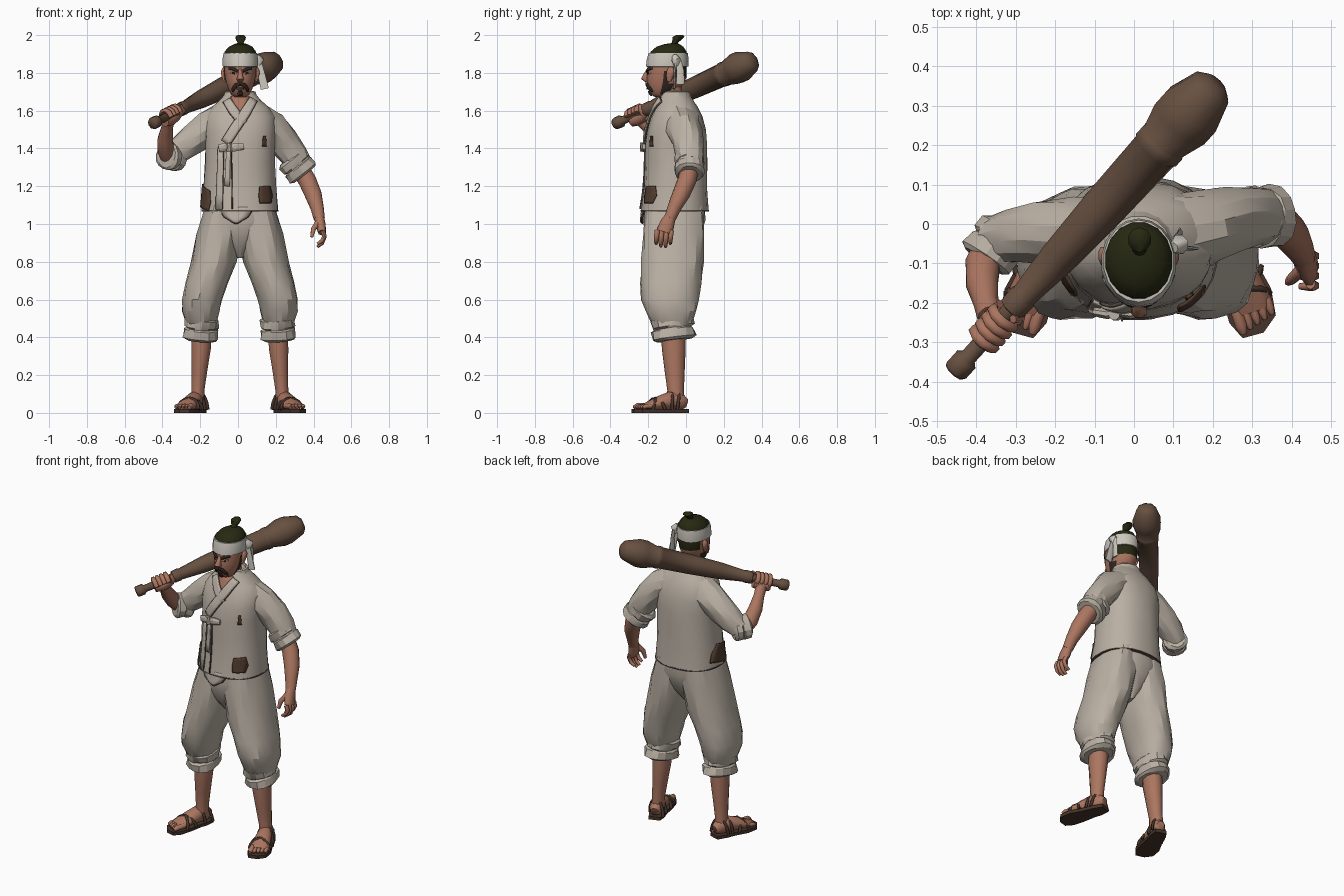
import bpy, bmesh, math
from mathutils import Vector
from mathutils.bvhtree import BVHTree

def material(name, *rgb):
    m = bpy.data.materials.new(name)
    m.diffuse_color = (*rgb, 1)
    return m

CLOTH = material("undyed_cloth", .49, .435, .37)
WHITE = material("headband_cloth", .60, .57, .51)
SKIN = material("skin", .41, .18, .118)
HAIR = material("dark_olive_hair", .020, .022, .006)
BEARD = material("facial_hair", .035, .022, .016)
WOOD = material("club_wood", .135, .08, .052)
PATCH = material("brown_patch", .085, .045, .028)
SANDAL = material("sandal_straw", .06, .034, .024)
SEAM = material("dark_seam", .10, .08, .065)

def build(name, verts, faces, mats, rule=None, angle=28):
    """Mesh object; rule(face centre) picks the material slot."""
    me = bpy.data.meshes.new(name)
    me.from_pydata(verts, [], faces)
    bm = bmesh.new(); bm.from_mesh(me)
    bmesh.ops.recalc_face_normals(bm, faces=bm.faces)
    bm.to_mesh(me); bm.free()
    for m in mats if isinstance(mats, tuple) else (mats,):
        me.materials.append(m)
    for p in me.polygons:
        p.use_smooth = True
        if rule: p.material_index = rule(p.center)
    me.set_sharp_from_angle(angle=math.radians(angle))
    o = bpy.data.objects.new(name, me)
    bpy.context.collection.objects.link(o)
    return o

def tube(name, pts, mat, n=12, flat=False, wob=0, k=5, sq=2, ref=(0, 1, 0), rule=None):
    """Loft of elliptic rings: points are x, y, z, ra[, rb]; flat keeps rings level."""
    P = [Vector(p[:3]) for p in pts]
    verts, faces = [], []
    for i, p in enumerate(pts):
        U, V = Vector((1, 0, 0)), Vector((0, 1, 0))
        if not flat:
            T = (P[min(i + 1, len(P) - 1)] - P[max(i - 1, 0)]).normalized()
            U = Vector(ref).cross(T).normalized()
            V = T.cross(U)
        for j in range(n):
            a = 2 * math.pi * (j + .5) / n
            c, s = math.cos(a), math.sin(a)
            f = 1 + wob * math.sin(k * a + 1.7 * i)
            verts.append(P[i] + U * p[3] * f * math.copysign(abs(c) ** (2 / sq), c)
                         + V * p[-1] * f * math.copysign(abs(s) ** (2 / sq), s))
    for i in range(len(pts) - 1):
        for j in range(n):
            a, b = i * n + j, i * n + (j + 1) % n
            faces.append((a, b, b + n, a + n))
    faces += [tuple(range(n)), tuple(range(len(verts) - n, len(verts)))]
    return build(name, verts, faces, mat, rule, 22 if mat is CLOTH else 62)

def tree_of(o):
    return BVHTree.FromPolygons([v.co for v in o.data.vertices], [p.vertices[:] for p in o.data.polygons])

def band(name, tree, pts, mat, yaw=0, off=.005, m=4, thick=.008, sub=4):
    """Thin strip laid on a surface; points are sideways u, height z, width."""
    d = Vector((math.sin(yaw), -math.cos(yaw), 0))
    side = Vector((math.cos(yaw), math.sin(yaw), 0))
    c = Vector((.01, -.06, 0))
    path = [Vector(a).lerp(Vector(b), t / sub) for a, b in zip(pts, pts[1:]) for t in range(sub)] + [Vector(pts[-1])]
    verts, last = [], .09
    for i, q in enumerate(path):
        t = path[min(i + 1, len(path) - 1)] - path[max(i - 1, 0)]
        t = Vector((t.x, t.y)).normalized()
        for j in range(m + 1):
            w = q.z * (j / m - .5)
            base = c + side * (q.x - t.y * w) + Vector((0, 0, q.y + t.x * w))
            hit = tree.ray_cast(base + d, -d)[0]
            if hit: last = (hit - base).dot(d)
            verts.append(base + d * (last + off))
    r = m + 1
    faces = [(i * r + j, i * r + j + 1, i * r + j + 1 + r, i * r + j + r)
             for i in range(len(path) - 1) for j in range(m)]
    o = build(name, verts, faces, mat)
    s = o.modifiers.new("thickness", 'SOLIDIFY'); s.thickness = thick; s.offset = 0
    return o

def cuff(name, a, b, r, mat=CLOTH, wob=.05):
    """Rolled-up cloth cuff between two points."""
    prof = [(0, .8), (.12, 1.02), (.42, 1), (.5, .9), (.56, 1), (.9, 1.04), (1, .85)]
    A, B = Vector(a), Vector(b)
    tube(name, [(*A.lerp(B, t), r[0] * f, r[1] * f) for t, f in prof], mat, 14, wob=wob, k=3)

# jacket body and its details
jacket = tube("jacket", [(.01, -.06, 1.07, .203, .18), (.01, -.055, 1.2, .192, .168), (.01, -.052, 1.32, .186, .165),
    (.012, -.052, 1.42, .186, .163), (.012, -.05, 1.5, .192, .156), (.012, -.048, 1.57, .185, .136),
    (.012, -.05, 1.62, .15, .112), (.012, -.055, 1.66, .105, .09), (.012, -.06, 1.695, .075, .07)],
    CLOTH, 24, True, .012, 6, 2.3)
tube("jacket_hem", [(.01, -.06, z, .205, .182) for z in (1.066, 1.073)], SEAM, 24, True, sq=2.3)
tube("collar_back", [(.012, -.052, 1.65, .1, .09), (.012, -.055, 1.70, .082, .076), (.012, -.055, 1.705, .07, .065),
    (.012, -.055, 1.68, .06, .055)], CLOTH, 16, True)
jt = tree_of(jacket)
band("chest_skin", jt, [(.002, 1.675, .1), (.0, 1.57, .015)], SKIN, off=.004)
for nm, pts in (("collar_under", [(-.07, 1.655, .04), (-.035, 1.6, .045), (.02, 1.53, .04)]),
                ("collar_over", [(.072, 1.66, .04), (.03, 1.59, .048), (-.03, 1.5, .048), (-.075, 1.43, .045)])):
    band(nm + "_seam", jt, [(u, z, w + .007) for u, z, w in pts], SEAM, off=.006)
    band(nm, jt, pts, CLOTH, off=.011, thick=.012)
band("jacket_opening_line", jt, [(-.045, 1.4, .005), (-.04, 1.08, .005)], SEAM, m=1)
band("ribbon_shadow_edge", jt, [(-.1, 1.4, .031), (-.11, 1.08, .037)], SEAM, off=.004)
band("ribbon_tail", jt, [(-.1, 1.41, .026), (-.11, 1.075, .032)], CLOTH, off=.009)
band("ribbon_tail_short", jt, [(-.06, 1.4, .022), (-.068, 1.2, .028)], CLOTH, off=.009)
for nm, a, b in (("bow_left", -.1, -.035), ("bow_right", -.045, .03)):
    tube(nm, [(a, -.222, 1.4, .022, .012), ((a + b) / 2, -.228, 1.408, .024, .014), (b, -.222, 1.41, .016, .01)], CLOTH, 8)
tube("bow_knot", [(-.05, -.23, 1.43, .014), (-.045, -.23, 1.385, .016)], CLOTH, 8)
band("front_patch", jt, [(.135, 1.11, .06), (.135, 1.15, .07), (.132, 1.2, .055)], PATCH)
band("side_patch", jt, [(.0, 1.09, .2), (.01, 1.14, .19), (.025, 1.195, .13)], PATCH, yaw=-1.45, m=6)
band("small_patch", jt, [(.13, 1.41, .02), (.13, 1.465, .012)], PATCH)

# sleeves and cuffs
tube("sleeve_right", [(-.08, -.035, 1.54, .1), (-.16, -.025, 1.505, .09), (-.235, -.022, 1.45, .08), (-.3, -.028, 1.4, .072),
    (-.355, -.04, 1.355, .06)], CLOTH, 14, wob=.05, k=4)
tube("sleeve_left", [(.1, -.03, 1.535, .105), (.18, -.01, 1.5, .093), (.24, .012, 1.435, .084), (.295, .018, 1.365, .077),
    (.33, .02, 1.3, .07)], CLOTH, 14, wob=.05, k=4)
cuff("cuff_right", (-.32, -.01, 1.35), (-.38, -.095, 1.36), (.072, .07))
cuff("cuff_left", (.278, .015, 1.355), (.352, .02, 1.262), (.085, .077))

# forearms
tube("forearm_right", [(-.365, -.05, 1.34, .04), (-.383, -.1, 1.39, .045), (-.385, -.15, 1.45, .042), (-.375, -.2, 1.51, .032),
    (-.365, -.235, 1.55, .032, .036)], SKIN, 10)
tube("forearm_left", [(.325, .02, 1.3, .05), (.367, .005, 1.23, .05), (.397, -.025, 1.16, .047), (.418, -.06, 1.09, .037),
    (.43, -.085, 1.03, .031)], SKIN, 10)

# relaxed hand
tube("palm_left", [(.428, -.08, 1.045, .028, .03), (.436, -.1, 1.0, .029, .042), (.446, -.115, .955, .022, .045)], SKIN, 8)
for i in range(4):
    y, l = -.152 + .025 * i, (.05, .06, .062, .05)[i]
    tube(f"finger_left_{i + 1}", [(.447, y, .965, .014), (.458, y - .004, .965 - l * .55, .013),
         (.444, y - .006, .965 - l * 1.1, .012), (.42, y - .006, .965 - l * 1.4, .008)], SKIN, 6)
tube("thumb_left", [(.425, -.115, 1.01, .018), (.4, -.14, .975, .015), (.39, -.148, .93, .009)], SKIN, 6)

# club on the shoulder, drawn as a profile along its axis
A = Vector((-.455, -.375, 1.53))
D = Vector((.655, .725, .33)).normalized()
prof = [(0, .028), (.008, .033), (.045, .033), (.055, .022), (.2, .023), (.225, .024), (.23, .036), (.27, .038),
        (.275, .034), (.42, .049), (.6, .058), (.8, .063), (.805, .067), (.83, .067), (.835, .064), (.9, .083),
        (.945, .083), (1.025, .058), (1.045, .03)]
tube("club", [(*(A + D * s), r) for s, r in prof], WOOD, 9, ref=(0, 0, 1))

# gripping hand: palm block plus fingers wrapped round the handle
side = D.cross(Vector((0, 0, 1))).normalized()
up = side.cross(D)
C = A + D * .16
tube("palm_right", [(*(C - D * .05 - up * .022 - side * .012), .03), (*(C - up * .026 - side * .014), .036),
    (*(C + D * .05 - up * .022 - side * .012), .03)], SKIN, 8, ref=(0, 0, 1))
for i in range(4):
    base = C + D * (.025 * i - .04)
    tube(f"finger_right_{i + 1}", [(*(base + side * math.cos(a) * .034 + up * math.sin(a) * .034), .0145)
         for a in [math.radians(250 - 42 * t) for t in range(7)]], SKIN, 6, ref=D)
tube("thumb_right", [(*(C + D * .05 - up * .03), .016), (*(C + D * .066 + side * .03), .015),
    (*(C + D * .06 + up * .03 + side * .02), .011)], SKIN, 6)

# trousers
pelvis = tube("trouser_waist", [(.01, -.06, 1.12, .18, .16), (.01, -.063, 1.02, .195, .168), (.01, -.067, .95, .17, .15),
    (.01, -.07, .88, .07, .12), (.01, -.07, .82, .015, .07)], CLOTH, 20, True, sq=2.2)
pt = tree_of(pelvis)
band("jacket_tail_seam", pt, [(-.02, 1.09, .2), (-.02, 1.035, .13), (-.02, 1.0, .012)], SEAM, off=.006)
band("jacket_tail", pt, [(-.02, 1.09, .19), (-.02, 1.04, .12), (-.02, 1.006, .01)], CLOTH, off=.011)
for s, nm in ((-1, "right"), (1, "left")):
    X = lambda x: .01 + s * x
    tube("trouser_leg_" + nm, [(X(.09), -.06, 1.1, .09, .155), (X(.11), -.065, .95, .118, .165), (X(.138), -.072, .8, .12, .164),
        (X(.175), -.08, .69, .115, .16), (X(.2), -.085, .6, .104, .153), (X(.207), -.08, .54, .098, .135),
        (X(.204), -.075, .47, .08, .105), (X(.204), -.07, .45, .07, .09)], CLOTH, 20, True, .035, 6, 2.2)
    cuff("trouser_cuff_" + nm, (X(.198), -.078, .51), (X(.207), -.062, .385), (.09, .112), wob=.07)
    # lower leg
    tube("shin_" + nm, [(X(.2), -.068, .46, .055, .064), (X(.205), -.065, .34, .054, .063), (X(.214), -.06, .22, .043, .053),
        (X(.222), -.055, .12, .036, .044), (X(.225), -.055, .06, .038, .047)], SKIN, 10, True)
    # foot frame: v runs heel to toe, u across (outwards)
    ang = .32
    def F(u, v, z):
        return (X(.21 + v * math.sin(ang) + u * math.cos(ang)), .005 - v * math.cos(ang) + u * math.sin(ang), z)
    tube("foot_" + nm, [(*F(0, .005, .05), .024, .027), (*F(0, .03, .058), .038, .043), (*F(0, .09, .066), .042, .05),
        (*F(.003, .15, .054), .05, .038), (*F(.006, .21, .04), .056, .024), (*F(.006, .24, .034), .05, .015)],
        SKIN, 10, ref=(0, 0, 1))
    for i in range(5):
        u = .05 - .021 * i
        r = .017 if i == 4 else .012
        tube(f"toe_{nm}_{i + 1}", [(*F(u, .215, .036), r), (*F(u, .245 + .005 * i, .036), r),
             (*F(u, .262 + .006 * i, .029), r * .6)], SKIN, 6, ref=(0, 0, 1))
    # sandal sole and straps
    out = [(-.034, .0), (.034, .0), (.048, .06), (.053, .12), (.068, .2), (.058, .268), (.015, .3), (-.04, .297),
           (-.06, .25), (-.057, .18), (-.046, .1), (-.046, .05)]
    n = len(out)
    build("sandal_sole_" + nm, [F(u, v, z) for z in (0, .02) for u, v in out],
          [tuple(range(n)), tuple(range(n, 2 * n))] + [(i, (i + 1) % n, (i + 1) % n + n, i + n) for i in range(n)], SANDAL)
    for i, (v0, v1, h, w) in enumerate(((.21, .14, .077, .06), (.14, .21, .077, .06), (.07, .1, .108, .05), (.015, .07, .112, .048))):
        tube(f"sandal_strap_{nm}_{i + 1}", [(*F(-w * math.cos(a), v0 + (v1 - v0) * t / 8, .018 + (h - .018) * math.sin(a)), .009)
             for t in range(9) for a in [math.pi * t / 8]], SANDAL, 6, ref=(.1, 1, .2))

# head: hair at the back and sideburns chosen by position
def head_rule(c):
    if c.z > 1.77 and c.y > -.065: return 1
    return 2 if -.13 < c.y < -.075 and 1.69 < c.z < 1.82 and abs(c.x - .012) > .045 else 0
head = tube("head", [(.012, -.13, 1.672, .03, .035), (.012, -.13, 1.685, .048, .055), (.012, -.117, 1.715, .064, .084),
    (.012, -.108, 1.745, .074, .1), (.012, -.103, 1.775, .081, .106), (.012, -.1, 1.81, .085, .104),
    (.012, -.1, 1.85, .087, .105), (.012, -.095, 1.9, .08, .095)], (SKIN, HAIR, BEARD), 20, True, rule=head_rule)
tube("neck", [(.012, -.06, 1.62, .06), (.012, -.075, 1.7, .055), (.012, -.085, 1.76, .058)], SKIN, 12, True)
tube("nose", [(.012, -.2, 1.82, .009), (.012, -.213, 1.79, .013, .016), (.012, -.219, 1.768, .021, .02),
    (.012, -.207, 1.752, .013, .01)], SKIN, 8, True)
ht = tree_of(head)
for s, nm in ((-1, "right"), (1, "left")):
    e = lambda u: .002 + s * u
    band("eye_" + nm, ht, [(e(.02), 1.796, .006), (e(.034), 1.799, .011), (e(.05), 1.8, .005)], WHITE, off=.003, m=2, thick=.004)
    band("pupil_" + nm, ht, [(e(.028), 1.798, .011), (e(.042), 1.799, .011)], BEARD, off=.006, m=2, thick=.004)
    band("eyebrow_" + nm, ht, [(e(.014), 1.808, .012), (e(.035), 1.82, .016), (e(.06), 1.824, .008)], BEARD, m=2)
    band("moustache_" + nm, ht, [(e(0), 1.742, .016), (e(.022), 1.736, .02), (e(.036), 1.715, .015), (e(.039), 1.7, .006)], BEARD, m=2)
    tube("ear_" + nm, [(.012 + s * .084, -.09, 1.755, .008, .012), (.012 + s * .09, -.085, 1.785, .011, .022),
        (.012 + s * .092, -.08, 1.81, .011, .024), (.012 + s * .086, -.08, 1.83, .006, .012)], SKIN, 8, True)
band("mouth", ht, [(-.016, 1.718, .008), (.02, 1.718, .008)], PATCH, m=2)
band("chin_beard", ht, [(.002, 1.704, .018), (.002, 1.69, .03), (.002, 1.68, .02)], BEARD)

# headband, knot and tails
tube("headband", [(.012, -.1, 1.832, .086, .1), (.012, -.1, 1.833, .094, .112), (.012, -.097, 1.87, .096, .111),
    (.012, -.094, 1.904, .09, .104), (.012, -.094, 1.905, .082, .095)], WHITE, 18, True)
tube("headband_knot", [(.1, -.06, 1.89, .014), (.115, -.052, 1.87, .024, .026), (.108, -.05, 1.84, .016)], WHITE, 8)
tube("headband_tail_front", [(.108, -.055, 1.865, .016, .008), (.122, -.06, 1.8, .022, .006), (.142, -.062, 1.715, .025, .006)], WHITE, 6)
tube("headband_tail_back", [(.11, -.04, 1.865, .012, .016), (.118, -.03, 1.81, .006, .02), (.115, -.03, 1.74, .006, .022)], WHITE, 6)

# hair cap and topknot
tube("hair_cap", [(.012, -.094, 1.88, .088, .101), (.012, -.092, 1.912, .085, .097), (.014, -.085, 1.938, .064, .073),
    (.014, -.075, 1.952, .036, .042), (.014, -.065, 1.957, .018)], HAIR, 16, True)
tube("topknot", [(.014, -.07, 1.945, .024), (.014, -.058, 1.962, .017), (.014, -.048, 1.975, .026, .024),
    (.014, -.04, 1.99, .03, .032), (.014, -.032, 2.0, .018)], HAIR, 10, True)
